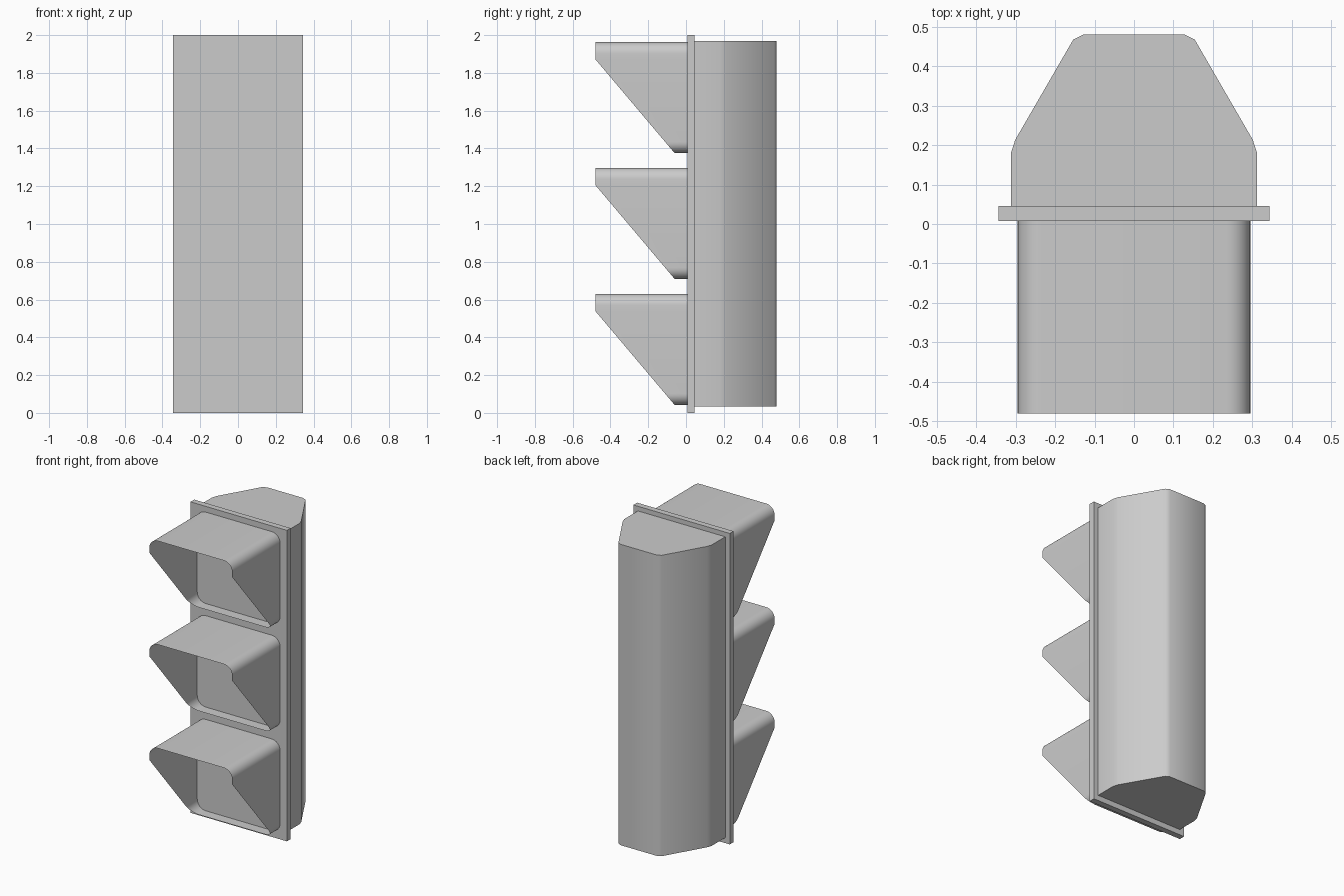
import bpy
import bmesh
from math import cos, sin, pi, radians

cube = bpy.data.objects.get("Cube")
if cube:
    bpy.data.objects.remove(cube, do_unlink=True)

grey = bpy.data.materials.new("light_grey")
grey.use_nodes = True
COLOUR = (0.6, 0.6, 0.6, 1)
grey.diffuse_color = COLOUR
grey.node_tree.nodes["Principled BSDF"].inputs["Base Color"].default_value = COLOUR


def finish(name, bm, smooth=None):
    mesh = bpy.data.meshes.new(name)
    bm.to_mesh(mesh)
    bm.free()
    mesh.materials.append(grey)
    obj = bpy.data.objects.new(name, mesh)
    bpy.context.collection.objects.link(obj)
    if smooth:
        bpy.ops.object.select_all(action="DESELECT")
        obj.select_set(True)
        bpy.context.view_layer.objects.active = obj
        bpy.ops.object.shade_smooth_by_angle(angle=radians(smooth))
    return obj


def prism(name, outline, z0, z1, smooth=None):
    """Extrude a counter-clockwise plan outline from z0 up to z1."""
    bm = bmesh.new()
    base = bm.faces.new([bm.verts.new((x, y, z0)) for x, y in outline])
    top = bmesh.ops.extrude_face_region(bm, geom=[base])["geom"]
    for v in top:
        if isinstance(v, bmesh.types.BMVert):
            v.co.z = z1
    bmesh.ops.recalc_face_normals(bm, faces=bm.faces)
    return finish(name, bm, smooth)


PLATE_FRONT, PLATE_BACK = 0.007, 0.045

# Flat front plate
w = 0.343
prism("front_plate", [(-w, PLATE_FRONT), (w, PLATE_FRONT), (w, PLATE_BACK), (-w, PLATE_BACK)], 0, 2)

# Tapered rear housing, mirrored from one half of its plan
half = [(0.311, PLATE_BACK), (0.311, 0.182), (0.301, 0.213), (0.154, 0.467), (0.128, 0.48)]
prism("rear_housing", half + [(-x, y) for x, y in reversed(half)], 0.035, 1.97, 40)


# Thin open visors, cut away on a slope towards the bottom
HALF_W, HALF_H, RADIUS, STEPS = 0.295, 0.294, 0.06, 8
LIP, REACH, SLOPE_TOP = -0.06, -0.48, 0.497


def front_edge(height):
    return LIP + (REACH - LIP) * min(height / SLOPE_TOP, 1)


def visor(name, centre):
    ring = []
    for quarter, (sx, sz) in enumerate([(1, 1), (-1, 1), (-1, -1), (1, -1)]):
        for i in range(STEPS + 1):
            a = (quarter + i / STEPS) * pi / 2
            ring.append((sx * (HALF_W - RADIUS) + RADIUS * cos(a),
                         sz * (HALF_H - RADIUS) + RADIUS * sin(a)))
        # Break each side wall where the slope meets the upright front edge
        if quarter == 1:
            ring.append((-HALF_W, SLOPE_TOP - HALF_H))
    ring.append((HALF_W, SLOPE_TOP - HALF_H))
    bm = bmesh.new()
    back = [bm.verts.new((x, PLATE_FRONT, centre + z)) for x, z in ring]
    front = [bm.verts.new((x, front_edge(z + HALF_H), centre + z)) for x, z in ring]
    for i in range(len(ring)):
        j = (i + 1) % len(ring)
        bm.faces.new((back[i], back[j], front[j], front[i]))
    bm.normal_update()
    # Outward-facing walls
    if max(bm.faces, key=lambda f: f.calc_center_median().z).normal.z < 0:
        bmesh.ops.reverse_faces(bm, faces=bm.faces)
    finish(name, bm, 40)


for label, centre in [("lower", 0.336), ("middle", 1.003), ("upper", 1.669)]:
    visor(label + "_visor", centre)
